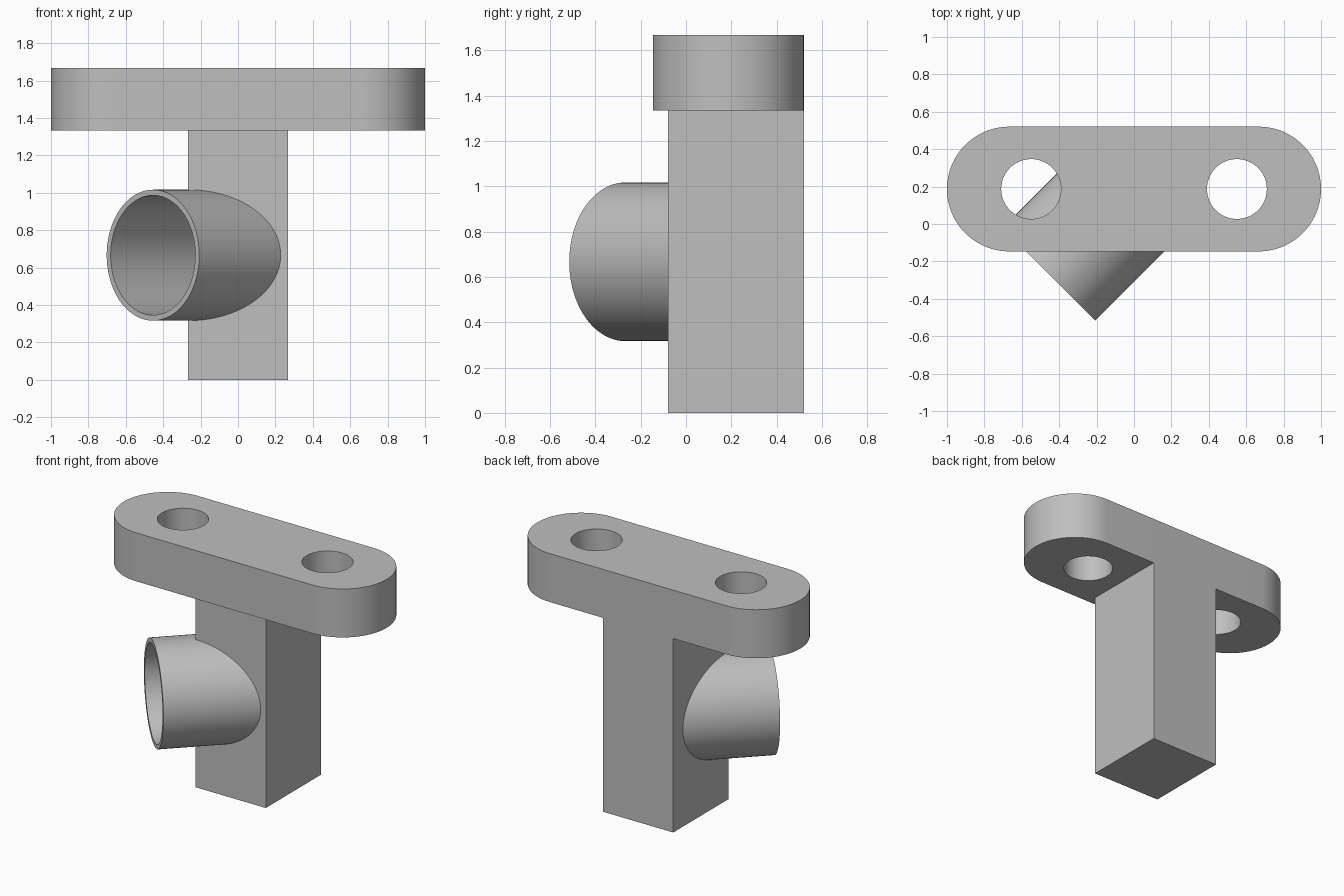
import bpy
import bmesh
from math import pi, cos, sin, radians
from mathutils import Matrix, Vector

cube = bpy.data.objects.get("Cube")
if cube:
    bpy.data.objects.remove(cube, do_unlink=True)

UNIT = 1 / 3             # module of the part
MID_Y = 0.187            # centre line of the top plate
BACK_Y = MID_Y + UNIT
PLATE_Z = 4 * UNIT
SEGMENTS = 96

grey = bpy.data.materials.new("plain_grey")
grey.use_nodes = True
grey.diffuse_color = (0.52, 0.52, 0.52, 1)
grey.node_tree.nodes["Principled BSDF"].inputs["Base Color"].default_value = grey.diffuse_color


def make_object(name, bm):
    bmesh.ops.recalc_face_normals(bm, faces=bm.faces)
    mesh = bpy.data.meshes.new(name)
    bm.to_mesh(mesh)
    bm.free()
    mesh.materials.append(grey)
    obj = bpy.data.objects.new(name, mesh)
    bpy.context.collection.objects.link(obj)
    return obj


def extrude_outline(name, points, z, height):
    bm = bmesh.new()
    face = bm.faces.new([bm.verts.new((x, y, z)) for x, y in points])
    top = bmesh.ops.extrude_face_region(bm, geom=[face])["geom"]
    verts = [v for v in top if isinstance(v, bmesh.types.BMVert)]
    bmesh.ops.translate(bm, verts=verts, vec=(0, 0, height))
    return make_object(name, bm)


def arc(cx, cy, radius, start, sweep, steps):
    return [(cx + radius * cos(start + sweep * i / steps),
             cy + radius * sin(start + sweep * i / steps)) for i in range(steps + 1)]


def activate(obj):
    bpy.ops.object.select_all(action="DESELECT")
    obj.select_set(True)
    bpy.context.view_layer.objects.active = obj


def cut(target, cutter):
    cutter.hide_render = True
    mod = target.modifiers.new("cut", "BOOLEAN")
    mod.operation = "DIFFERENCE"
    mod.solver = "EXACT"
    mod.object = cutter
    activate(target)
    bpy.ops.object.modifier_apply(modifier=mod.name)
    bpy.data.objects.remove(cutter, do_unlink=True)


# Top plate with rounded ends and two through holes
half = SEGMENTS // 2
outline = (arc(2 * UNIT, MID_Y, UNIT, -pi / 2, pi, half)
           + arc(-2 * UNIT, MID_Y, UNIT, pi / 2, pi, half))
plate = extrude_outline("top_plate", outline, PLATE_Z, UNIT)
for side in (-1, 1):
    circle = arc(side * 0.55, MID_Y, 0.16, 0, 2 * pi, SEGMENTS)[:-1]
    cut(plate, extrude_outline("hole_cutter", circle, PLATE_Z - 0.1, UNIT + 0.2))

# Square post, flush with the back of the plate
hx, front_y = 0.267, BACK_Y - 0.6
post = extrude_outline("post", [(-hx, front_y), (hx, front_y), (hx, BACK_Y), (-hx, BACK_Y)],
                       0, PLATE_Z)

# Diagonal pipe: local z runs from the centre of the post out to the mouth
LENGTH, OUTER, INNER = 0.643, 0.35, 0.32
axis = Vector((-1, -1, 0))
placement = (Matrix.Translation((0, MID_Y, 2 * UNIT))
             @ axis.to_track_quat("Z", "Y").to_matrix().to_4x4())

bm = bmesh.new()
profile = [(INNER, 0), (INNER, LENGTH), (OUTER, LENGTH), (OUTER, 0)]
verts = [bm.verts.new((r, 0, z)) for r, z in profile]
edges = [bm.edges.new((verts[i], verts[(i + 1) % 4])) for i in range(4)]
bmesh.ops.spin(bm, geom=verts + edges, cent=(0, 0, 0), axis=(0, 0, 1),
               angle=2 * pi, steps=SEGMENTS, use_duplicate=False)
bmesh.ops.remove_doubles(bm, verts=bm.verts, dist=0.0001)
bm.transform(placement)
pipe = make_object("side_pipe", bm)

# Blind bore continuing the pipe into the post
bore = extrude_outline("bore_cutter",
                       arc(0, 0, (INNER + OUTER) / 2, 0, 2 * pi, SEGMENTS)[:-1], 0, LENGTH + 0.2)
bore.data.transform(placement)
cut(post, bore)

for part in (plate, post, pipe):
    activate(part)
    bpy.ops.object.shade_smooth_by_angle(angle=radians(30))
